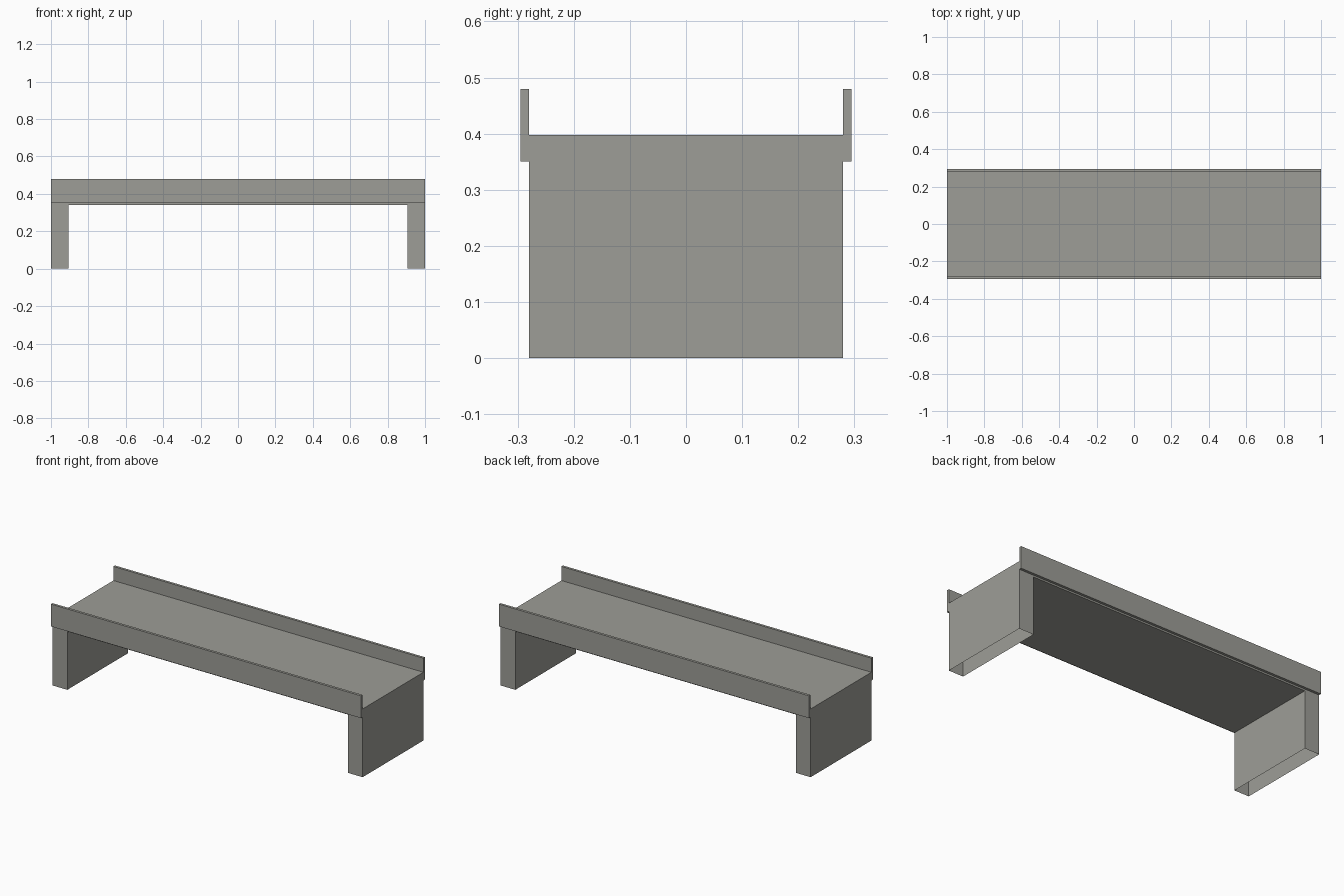
import bpy
import bmesh

cube = bpy.data.objects.get("Cube")
if cube:
    bpy.data.objects.remove(cube, do_unlink=True)

concrete = bpy.data.materials.new("warm_grey_concrete")
concrete.use_nodes = True
colour = (0.34, 0.34, 0.31, 1)
concrete.diffuse_color = colour
concrete.node_tree.nodes["Principled BSDF"].inputs["Base Color"].default_value = colour


def extrude_profile(name, profile, axis, low, high, open_base=False):
    """Extrude a closed outline along x or y; optionally leave the ground faces out."""
    def place(point, depth):
        a, z = point
        return (depth, a, z) if axis == "x" else (a, depth, z)

    bm = bmesh.new()
    start = [bm.verts.new(place(p, low)) for p in profile]
    end = [bm.verts.new(place(p, high)) for p in profile]
    bm.faces.new(start)
    bm.faces.new(end[::-1])
    for i in range(len(profile)):
        j = (i + 1) % len(profile)
        bm.faces.new((start[j], start[i], end[i], end[j]))
    bmesh.ops.recalc_face_normals(bm, faces=bm.faces[:])
    if open_base:
        base = [f for f in bm.faces if all(v.co.z < 0.001 for v in f.verts)]
        bmesh.ops.delete(bm, geom=base, context="FACES_ONLY")
    mesh = bpy.data.meshes.new(name)
    bm.to_mesh(mesh)
    bm.free()
    mesh.materials.append(concrete)
    obj = bpy.data.objects.new(name, mesh)
    bpy.context.collection.objects.link(obj)
    return obj


LENGTH, WIDTH, RAIL = 1.0, 0.28, 0.295
INNER, UNDERSIDE, DECK = 0.905, 0.34, 0.398

# Deck and its two end supports, hollow and open at the ground
half = [(INNER, UNDERSIDE), (INNER, 0), (LENGTH, 0), (LENGTH, DECK)]
outline = half + [(-x, z) for x, z in reversed(half)]
extrude_profile("deck_and_supports", outline, "y", -WIDTH, WIDTH, open_base=True)

# Thin parapets along both long edges
for name, side in (("front_parapet", -1), ("back_parapet", 1)):
    section = [(side * y, z) for y, z in
               ((WIDTH, 0.35), (RAIL, 0.35), (RAIL, 0.48), (WIDTH, 0.48))]
    extrude_profile(name, section, "x", -LENGTH, LENGTH)
